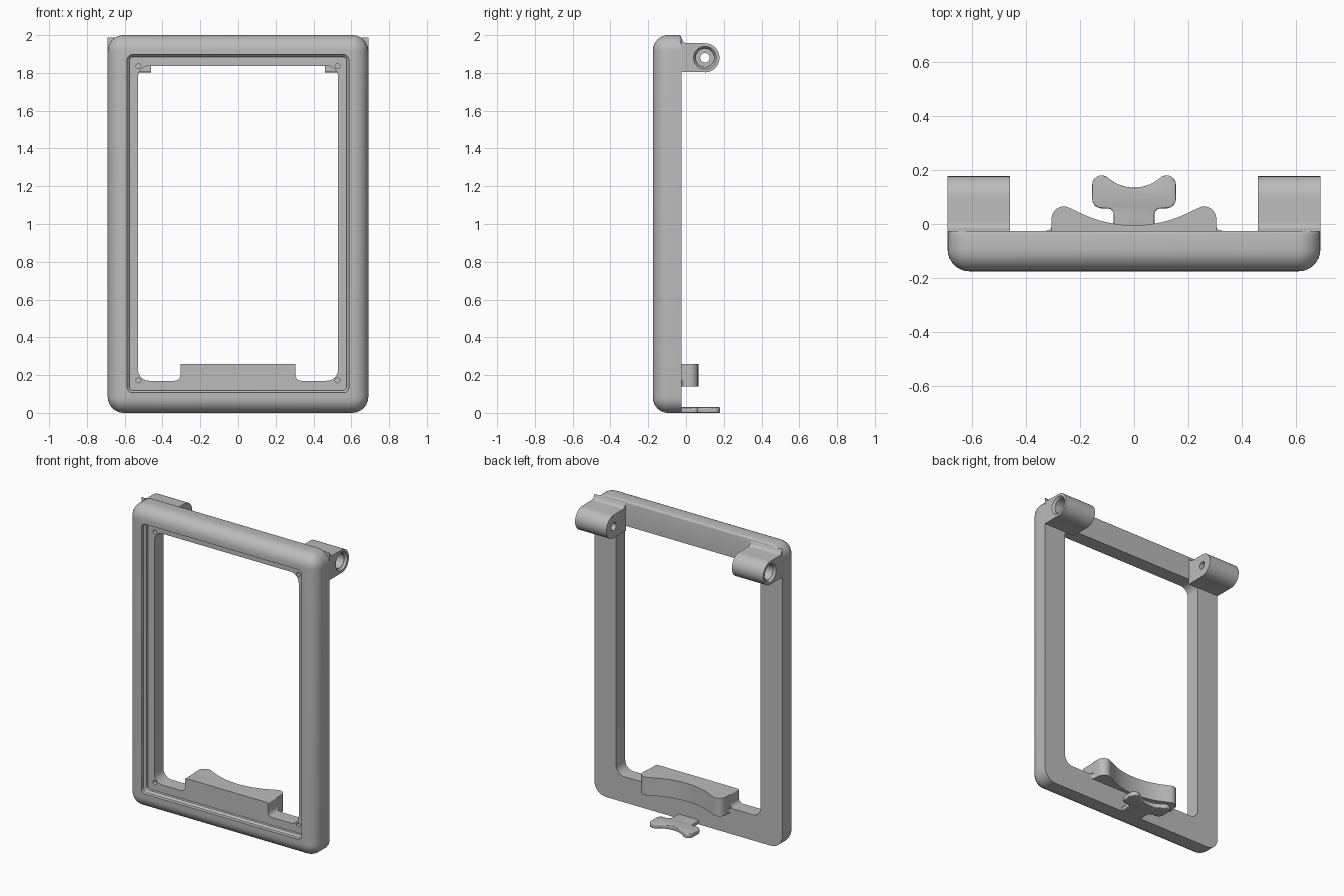
import bpy, bmesh
from math import sin, cos, pi, radians
from mathutils import Matrix, Vector

old = bpy.data.objects.get("Cube")
if old:
    bpy.data.objects.remove(old)

grey = bpy.data.materials.new("plain grey")
grey.use_nodes = True
colour = (0.5, 0.5, 0.5, 1)
grey.diffuse_color = colour
grey.node_tree.nodes["Principled BSDF"].inputs["Base Color"].default_value = colour

BACK, LIP, FRONT = -0.025, -0.12, -0.175


def arc(cx, cy, r, a0, a1, n=8):
    """Points on an arc, angles in degrees."""
    angles = [radians(a0 + (a1 - a0) * i / n) for i in range(n + 1)]
    return [(cx + r * cos(a), cy + r * sin(a)) for a in angles]


def mirrored(half):
    """Close a half profile across the vertical axis."""
    return half + [(-x, y) for x, y in reversed(half) if abs(x) > 1e-5]


def finish(bm, name):
    bmesh.ops.recalc_face_normals(bm, faces=bm.faces)
    mesh = bpy.data.meshes.new(name)
    bm.to_mesh(mesh)
    bm.free()
    mesh.materials.append(grey)
    ob = bpy.data.objects.new(name, mesh)
    bpy.context.collection.objects.link(ob)
    return ob


def prism(name, profile, place, start, end, bevel=0.0):
    """Extrude a flat profile; place(u, v, w) gives the position."""
    bm = bmesh.new()
    face = bm.faces.new([bm.verts.new(place(u, v, start)) for u, v in profile])
    ext = bmesh.ops.extrude_face_region(bm, geom=[face])
    move = Vector(place(0, 0, end)) - Vector(place(0, 0, start))
    bmesh.ops.translate(bm, vec=move, verts=[g for g in ext["geom"] if isinstance(g, bmesh.types.BMVert)])
    if bevel:
        caps = [f for f in bm.faces if len(f.verts) > 4]
        edges = list({e for f in caps for e in f.edges})
        bmesh.ops.bevel(bm, geom=edges, offset=bevel, segments=3, profile=0.5, affect='EDGES')
    return finish(bm, name)


def activate(ob):
    bpy.ops.object.select_all(action='DESELECT')
    ob.select_set(True)
    bpy.context.view_layer.objects.active = ob


def drill(ob, centre, axis, depth, r1, r2):
    """Cut a round or conical hole and discard the cutter."""
    bm = bmesh.new()
    bmesh.ops.create_cone(bm, cap_ends=True, segments=32, radius1=r1, radius2=r2, depth=depth)
    turn = Vector((0, 0, 1)).rotation_difference(Vector(axis)).to_matrix().to_4x4()
    bmesh.ops.transform(bm, matrix=Matrix.Translation(centre) @ turn, verts=bm.verts)
    cutter = finish(bm, "hole_cutter")
    cutter.hide_render = True
    mod = ob.modifiers.new("hole", 'BOOLEAN')
    mod.operation = 'DIFFERENCE'
    mod.solver = 'EXACT'
    mod.object = cutter
    activate(ob)
    bpy.ops.object.modifier_apply(modifier=mod.name)
    bpy.data.objects.remove(cutter)


def ring(bm, half, low, high, r, y):
    """Rounded rectangle of vertices in an upright plane."""
    x, b, t = half - r, low + r, high - r
    pts = (arc(x, t, r, 0, 90) + arc(-x, t, r, 90, 180)
           + arc(-x, b, r, 180, 270) + arc(x, b, r, 270, 360))
    return [bm.verts.new((px, y, pz)) for px, pz in pts]


# Frame: loops swept from the back edge, round the front, and through the opening
bm = bmesh.new()
loops = [ring(bm, 0.69, 0, 2, 0.085, BACK)]
R = 0.08
for i in range(9):
    a = i / 8 * pi / 2
    inset = R * (1 - cos(a))
    loops.append(ring(bm, 0.69 - inset, inset, 2 - inset, 0.085 - inset, FRONT + R - R * sin(a)))
loops.append(ring(bm, 0.587, 0.107, 1.897, 0.03, FRONT))
loops.append(ring(bm, 0.587, 0.107, 1.897, 0.03, -0.15))
loops.append(ring(bm, 0.575, 0.119, 1.885, 0.02, -0.138))
loops.append(ring(bm, 0.575, 0.119, 1.885, 0.02, LIP))
loops.append(ring(bm, 0.53, 0.17, 1.837, 0.06, LIP))
loops.append(ring(bm, 0.53, 0.17, 1.837, 0.06, BACK))
for a, b in zip(loops, loops[1:] + loops[:1]):
    for i in range(len(a)):
        j = (i + 1) % len(a)
        bm.faces.new((a[i], a[j], b[j], b[i]))
top_edge = [e for e in bm.edges if all(v.co.z > 1.95 and abs(v.co.y - BACK) < 1e-4 for v in e.verts)]
bmesh.ops.bevel(bm, geom=top_edge, offset=0.012, segments=3, profile=0.5, affect='EDGES')
frame = finish(bm, "frame")
for x in (-0.527, 0.527):
    for z in (0.172, 1.835):
        drill(frame, (x, LIP, z), (0, 1, 0), 0.08, 0.013, 0.013)
parts = [frame]

# Hinge lugs: rounded barrels with a stepped bore opening outwards
lug = ([(BACK - 0.002, 1.804), (0.10, 1.804)] + arc(0.10, 1.88, 0.077, -88, 90, 20)
       + arc(0.008, 1.987, 0.03, 270, 180))
lug[-1] = (BACK - 0.002, 1.987)
for side, label in ((1, "left"), (-1, "right")):
    ob = prism(label + "_hinge_lug", lug, lambda u, v, w: (side * w, u, v), 0.46, 0.69)
    axis = (side, 0, 0)
    drill(ob, (side * 0.575, 0.10, 1.88), axis, 0.4, 0.025, 0.025)
    drill(ob, (side * 0.65, 0.10, 1.88), axis, 0.14, 0.048, 0.048)
    drill(ob, (side * 0.685, 0.10, 1.88), axis, 0.02, 0.05, 0.064)
    parts.append(ob)

# Cradle block rising from the lower lip, with filleted feet
block = mirrored([(0.335, 0.165)] + arc(0.335, 0.2, 0.03, 270, 180)
                 + arc(0.297, 0.252, 0.008, 0, 90, 4))
parts.append(prism("cradle_block", block, lambda u, v, w: (u, w, v), LIP, BACK))

# Curved cradle behind the block
horn = arc(0.26, 0.02, 0.045, 0, 121, 12)
dip = arc(0, 0.452, 0.457, 301, 270, 12)
cradle = mirrored([(0.305, BACK - 0.003)] + horn + dip[1:])
parts.append(prism("curved_cradle", cradle, lambda u, v, w: (u, v, w), 0.14, 0.26))
foot = mirrored([(0.325, BACK - 0.003)] + arc(0.325, -0.005, 0.02, 270, 180))
parts.append(prism("cradle_foot", foot, lambda u, v, w: (u, v, w), 0.14, 0.17))

# Cable hook: flat plate with a neck and two horns
hook = mirrored([(0.075, BACK - 0.02)] + arc(0.10, 0.033, 0.025, 180, 90)
                + arc(0.12, 0.093, 0.035, 270, 360)
                + arc(0.12, 0.145, 0.035, 0, 132, 10)
                + arc(0, 0.283, 0.148, 311, 270)[1:])
parts.append(prism("cable_hook", hook, lambda u, v, w: (u, v, w), 0, 0.03, 0.006))

# Smooth curved faces, keep edges crisp
for ob in parts:
    activate(ob)
    bpy.ops.object.shade_smooth_by_angle(angle=radians(30))
